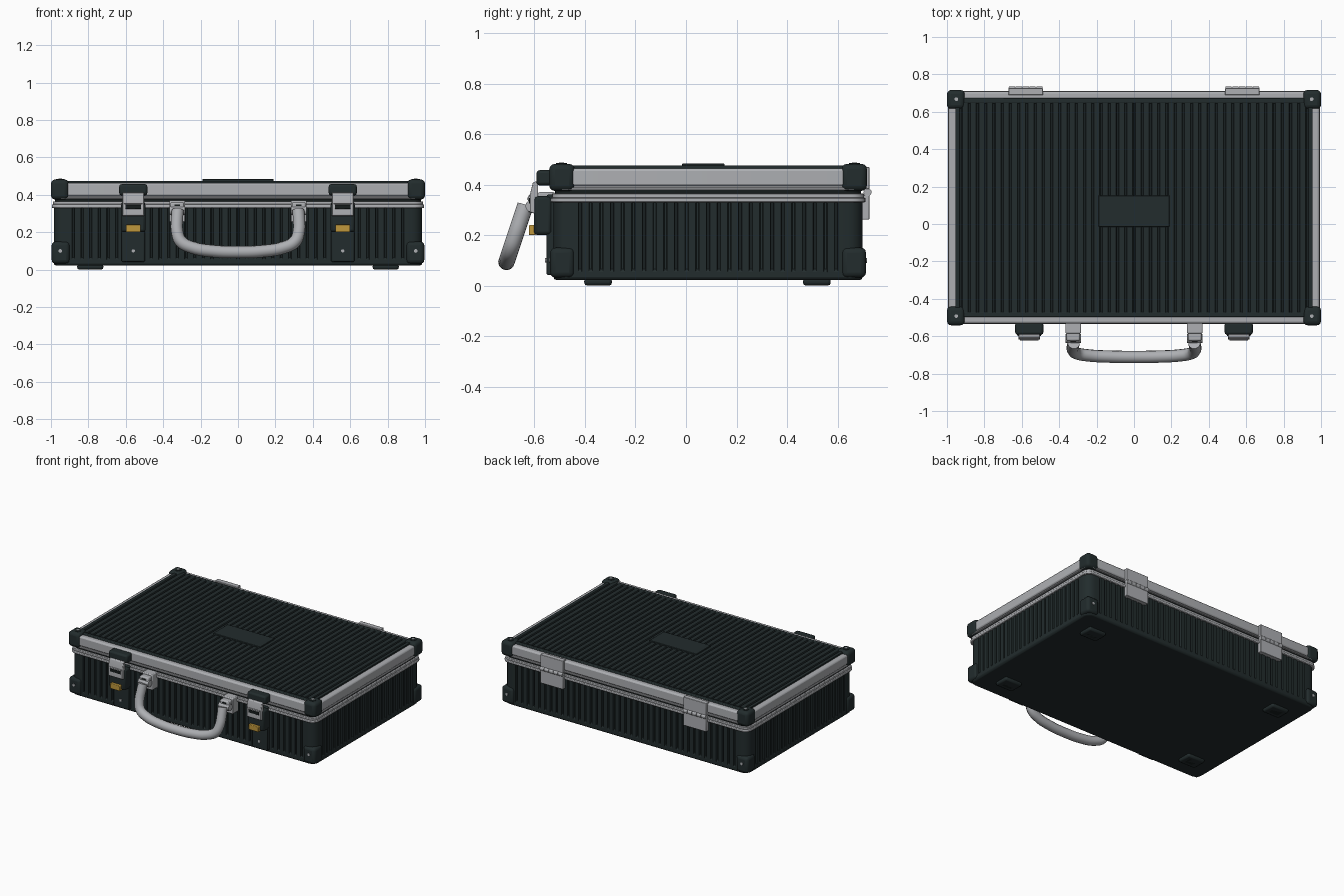
import bpy, bmesh, math
from mathutils import Vector, Matrix

if "Cube" in bpy.data.objects:
    bpy.data.objects.remove(bpy.data.objects["Cube"])


def material(name, rgb):
    m = bpy.data.materials.new(name)
    m.diffuse_color = (*rgb, 1)
    m.use_nodes = True
    m.node_tree.nodes["Principled BSDF"].inputs["Base Color"].default_value = m.diffuse_color
    return m


DARK = material("dark shell", (0.016, 0.025, 0.026))
BLACK = material("black seam", (0.008, 0.012, 0.012))
SILVER = material("brushed silver", (0.42, 0.43, 0.45))
GOLD = material("brass", (0.52, 0.31, 0.045))
CY = 0.0875  # case centre in y


def finish(name, bm, mat, bevel=0, segs=2):
    bmesh.ops.recalc_face_normals(bm, faces=bm.faces)
    me = bpy.data.meshes.new(name)
    bm.to_mesh(me)
    bm.free()
    me.materials.append(mat)
    ob = bpy.data.objects.new(name, me)
    bpy.context.collection.objects.link(ob)
    if bevel:
        b = ob.modifiers.new("bevel", 'BEVEL')
        b.width, b.segments, b.limit_method = bevel, segs, 'ANGLE'
        b.angle_limit = math.radians(50)
    return ob


def box(name, x, y, z, mat, bevel=0.006):
    bm = bmesh.new()
    bmesh.ops.create_cube(bm, size=1)
    for v in bm.verts:
        v.co = [(a + b) / 2 + c * (b - a) for (a, b), c in zip((x, y, z), v.co)]
    return finish(name, bm, mat, bevel)


def cylinder(name, centre, axis, r, length, mat, n=12):
    bm = bmesh.new()
    rot = Vector((0, 0, 1)).rotation_difference(Vector(axis)).to_matrix().to_4x4()
    bmesh.ops.create_cone(bm, cap_ends=True, segments=n, radius1=r, radius2=r,
                          depth=length, matrix=Matrix.Translation(centre) @ rot)
    return finish(name, bm, mat)


def prism(name, outline, direction, mat, bevel=0):
    bm = bmesh.new()
    f = bm.faces.new([bm.verts.new(p) for p in outline])
    ext = bmesh.ops.extrude_face_region(bm, geom=[f])
    bmesh.ops.translate(bm, vec=direction,
                        verts=[e for e in ext["geom"] if isinstance(e, bmesh.types.BMVert)])
    return finish(name, bm, mat, bevel)


def rib_line(a, b, count, depth):
    """Points (position, inset) along a line with narrow grooves between flat ribs."""
    step = (b - a) / count
    pts = []
    for i in range(count + 1):
        c = a + i * step
        pts += [(c - 0.007, 0), (c - 0.004, depth), (c + 0.004, depth), (c + 0.007, 0)]
    return pts


def rounded(hx, hy, r, z, ribs=None):
    """Rounded rectangle outline, optionally with grooves along each side."""
    pts = []
    for k, (sx, sy) in enumerate([(1, 1), (-1, 1), (-1, -1), (1, -1)]):
        for i in range(6):
            t = math.radians(90 * k + 18 * i)
            pts.append((sx * (hx - r) + r * math.cos(t),
                        CY + sy * (hy - r) + r * math.sin(t), z))
        if ribs:
            along_x = k % 2 == 0
            half = (hx if along_x else hy) - 0.105
            for p, d in rib_line(-half, half, ribs[0 if along_x else 1], 0.012):
                pts.append([(-p, CY + hy - d, z), (-hx + d, CY - p, z),
                            (p, CY - hy + d, z), (hx - d, CY + p, z)][k])
    return pts


def slab(name, hx, hy, r, z0, z1, mat, bevel=0, ribs=None):
    return prism(name, rounded(hx, hy, r, z0, ribs), (0, 0, z1 - z0), mat, bevel)


# Lower shell
slab("base_tray", 0.985, 0.612, 0.05, 0.022, 0.066, DARK, 0.012)
slab("ribbed_body", 0.985, 0.612, 0.06, 0.05, 0.335, DARK, ribs=(38, 24))
slab("lower_rim", 0.995, 0.623, 0.055, 0.33, 0.348, SILVER, 0.004)
slab("lower_rim_lip", 0.99, 0.618, 0.05, 0.348, 0.365, SILVER, 0.003)
slab("lid_seam", 0.978, 0.606, 0.05, 0.36, 0.385, BLACK)

# Lid frame with stepped edge
slab("lid_frame_lip", 0.992, 0.62, 0.05, 0.378, 0.388, SILVER, 0.002)
slab("lid_frame_groove", 0.984, 0.612, 0.045, 0.387, 0.394, SILVER)
slab("lid_frame", 0.992, 0.62, 0.05, 0.393, 0.464, SILVER, 0.01)

# Ribbed lid panel and its border
for s, n in ((-1, "front"), (1, "back")):
    yc = CY + s * 0.571
    box(n + "_panel_border", (-0.955, 0.955), (yc - 0.014, yc + 0.014), (0.45, 0.473), DARK)
profile = [(-0.955, 0, 0.45), (-0.955, 0, 0.475)]
profile += [(x, 0, 0.475 - d) for x, d in rib_line(-0.925, 0.925, 42, 0.009)]
profile += [(0.955, 0, 0.475), (0.955, 0, 0.45)]
prism("ribbed_lid_panel", [(x, CY - 0.56, z) for x, y, z in profile], (0, 1.12, 0), DARK)
box("name_plate", (-0.19, 0.19), (-0.015, 0.152), (0.465, 0.484), DARK, 0.003)

# Corner guards with rivets, and feet
for sx in (-1, 1):
    for sy in (-1, 1):
        def span(c, s, outer, inner):
            return tuple(sorted((c + s * outer, c + s * inner)))
        ob = box("lid_corner", span(0, sx, 1.0, 0.905), span(CY, sy, 0.629, 0.528),
                 (0.375, 0.482), DARK, 0.022)
        ob.modifiers["bevel"].segments = 3
        ob = box("base_corner", span(0, sx, 0.996, 0.9), span(CY, sy, 0.625, 0.53),
                 (0.032, 0.15), DARK, 0.02)
        ob.modifiers["bevel"].segments = 3
        x, y = sx * 0.95, CY + sy * 0.58
        cylinder("lid_corner_boss", (x, y, 0.481), (0, 0, 1), 0.022, 0.008, DARK)
        cylinder("lid_corner_rivet", (x, y, 0.484), (0, 0, 1), 0.01, 0.008, SILVER)
        cylinder("base_corner_rivet", (x, CY + sy * 0.625, 0.1), (0, 1, 0), 0.01, 0.008, SILVER)
        fy = 0.085 + sy * 0.433
        box("foot", (sx * 0.79 - 0.07, sx * 0.79 + 0.07), (fy - 0.055, fy + 0.055),
            (0, 0.03), DARK, 0.012)
        box("foot_pad", (sx * 0.79 - 0.04, sx * 0.79 + 0.04), (fy - 0.028, fy + 0.028),
            (-0.0, 0.01), BLACK, 0.002)

# Front latches
for s in (-1, 1):
    c = s * 0.56

    def around(h):
        return (c - h, c + h)
    box("latch_back_plate", around(0.062), (-0.552, -0.52), (0.042, 0.36), DARK)
    box("latch_housing", around(0.066), (-0.602, -0.53), (0.2, 0.355), DARK, 0.014)
    box("latch_hook", around(0.075), (-0.592, -0.525), (0.397, 0.457), DARK, 0.012)
    prism("latch_lever", [(c - 0.058, y, z) for y, z in
                          [(-0.596, 0.285), (-0.618, 0.29), (-0.618, 0.36),
                           (-0.606, 0.41), (-0.585, 0.413), (-0.585, 0.285)]],
          (0.116, 0, 0), SILVER, 0.004)
    box("latch_window", around(0.042), (-0.621, -0.61), (0.325, 0.347), BLACK, 0.001)
    box("latch_lever_ridge", around(0.05), (-0.622, -0.61), (0.352, 0.36), SILVER, 0.002)
    box("brass_lock", around(0.04), (-0.622, -0.595), (0.2, 0.24), GOLD, 0.004)
    cylinder("latch_screw", (c, -0.554, 0.1), (0, 1, 0), 0.009, 0.01, SILVER)

# Back hinges
for s in (-1, 1):
    c = s * 0.579
    for z0, z1, n in ((0.262, 0.358, "lower"), (0.382, 0.47, "upper")):
        box(n + "_hinge_leaf", (c - 0.092, c + 0.092), (0.69, 0.726), (z0, z1), SILVER, 0.003)
    for i in range(5):
        cylinder("hinge_knuckle", (c + (i - 2) * 0.037, 0.719, 0.37), (1, 0, 0),
                 0.016, 0.033, SILVER)
    cylinder("hinge_pin", (c, 0.719, 0.37), (1, 0, 0), 0.011, 0.182, SILVER)

# Carrying handle and its mounts
for s in (-1, 1):
    c = s * 0.325
    box("handle_mount", (c - 0.042, c + 0.042), (-0.585, -0.52), (0.255, 0.37), SILVER, 0.006)
    box("handle_clamp", (c - 0.036, c + 0.036), (-0.625, -0.575), (0.29, 0.36), SILVER, 0.008)
    box("clamp_slot", (c - 0.014, c + 0.014), (-0.628, -0.62), (0.34, 0.348), BLACK, 0)
    cylinder("handle_pivot", (c, -0.612, 0.315), (1, 0, 0), 0.024, 0.084, SILVER)


def handle_y(z):
    return -0.635 - (0.32 - z) * 0.335


half = [(0.322, 0.318), (0.326, 0.27), (0.325, 0.2), (0.305, 0.15), (0.25, 0.12),
        (0.13, 0.099)]
path = [(-x, z) for x, z in half] + [(0, 0.094)] + half[::-1]
cu = bpy.data.curves.new("handle_grip", 'CURVE')
cu.dimensions = '3D'
cu.bevel_depth, cu.bevel_resolution, cu.resolution_u = 0.033, 4, 5
cu.use_fill_caps = True
sp = cu.splines.new('BEZIER')
sp.bezier_points.add(len(path) - 1)
for bp, (x, z) in zip(sp.bezier_points, path):
    bp.co = (x, handle_y(z), z)
    bp.handle_left_type = bp.handle_right_type = 'AUTO'
cu.materials.append(SILVER)
grip = bpy.data.objects.new("handle_grip", cu)
bpy.context.collection.objects.link(grip)
bpy.ops.object.select_all(action='DESELECT')
grip.select_set(True)
bpy.context.view_layer.objects.active = grip
bpy.ops.object.convert(target='MESH')

# Smooth shading with sharp edges kept
bpy.ops.object.select_all(action='SELECT')
bpy.ops.object.shade_smooth_by_angle(angle=math.radians(35))
